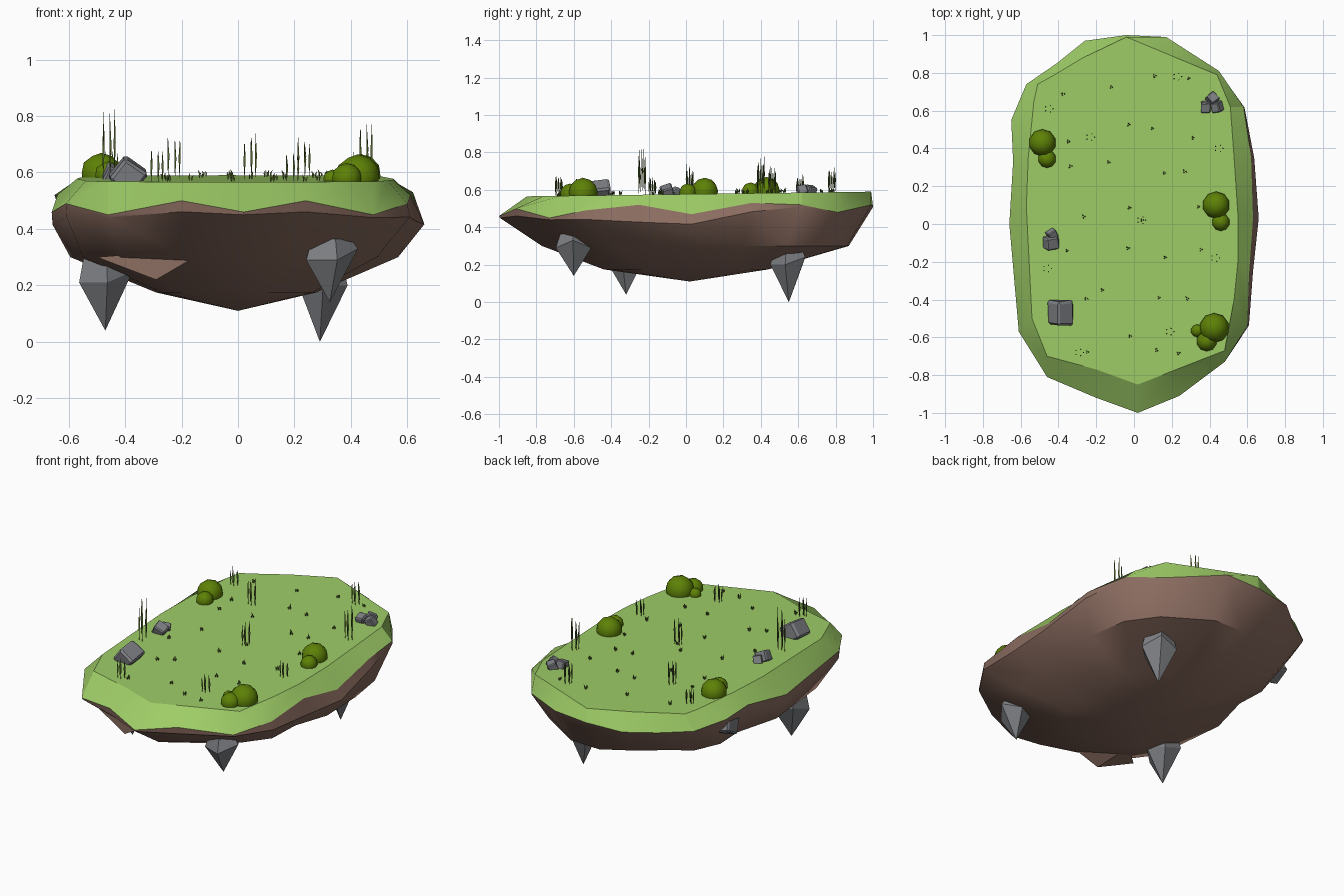
import bpy, bmesh, math, random
from mathutils import Vector, Matrix, Euler

random.seed(4)
cube = bpy.data.objects.get("Cube")
if cube:
    bpy.data.objects.remove(cube, do_unlink=True)


def material(name, rgb):
    mat = bpy.data.materials.new(name)
    mat.use_nodes = True
    mat.diffuse_color = (*rgb, 1)
    shader = mat.node_tree.nodes["Principled BSDF"]
    shader.inputs["Base Color"].default_value = (*rgb, 1)
    shader.inputs["Roughness"].default_value = 0.9
    return mat


GRASS = material("grass green", (0.345, 0.61, 0.135))
DIRT = material("dirt brown", (0.265, 0.155, 0.12))
STONE = material("stone grey", (0.21, 0.215, 0.23))
BUSH = material("bush green", (0.11, 0.22, 0.002))
REED = material("reed green", (0.12, 0.19, 0.035))


def finish(bm, name, mat, smooth_angle=None):
    """Turn a bmesh into a named object with one colour."""
    bmesh.ops.recalc_face_normals(bm, faces=bm.faces)
    mesh = bpy.data.meshes.new(name)
    bm.to_mesh(mesh)
    bm.free()
    mesh.materials.append(mat)
    obj = bpy.data.objects.new(name, mesh)
    bpy.context.collection.objects.link(obj)
    if smooth_angle:
        bpy.ops.object.select_all(action="DESELECT")
        obj.select_set(True)
        bpy.context.view_layer.objects.active = obj
        bpy.ops.object.shade_smooth_by_angle(angle=math.radians(smooth_angle))


def loft(bm, rings, start=None, end=None):
    """Join equal rings with quads; close an end with a point or a flat cap."""
    loops = [[bm.verts.new(p) for p in ring] for ring in rings]
    n = len(loops[0])
    for a, b in zip(loops, loops[1:]):
        for i in range(n):
            j = (i + 1) % n
            bm.faces.new((a[i], a[j], b[j], b[i]))
    for loop, point in ((loops[0], start), (loops[-1], end)):
        if point == "cap":
            bm.faces.new(loop)
        elif point:
            tip = bm.verts.new(point)
            for i in range(n):
                bm.faces.new((loop[i], loop[(i + 1) % n], tip))


def ground(y):
    return 0.577 + 0.0135 * y


# Island outline: rim x, y, z and the matching plateau x, y
OUTLINE = [
    (.02, -1, .46, .02, -.85), (.24, -.91, .5, .25, -.76),
    (.48, -.73, .45, .48, -.67), (.6, -.54, .49, .53, -.4),
    (.61, -.25, .52, .55, -.2), (.63, .03, .47, .55, .05),
    (.62, .35, .53, .53, .35), (.58, .62, .52, .51, .62),
    (.45, .81, .48, .44, .79), (.17, .99, .52, .2, .89),
    (-.04, 1, .51, -.04, .99), (-.26, .97, .5, -.27, .88),
    (-.41, .85, .49, -.42, .79), (-.57, .74, .5, -.51, .74),
    (-.65, .55, .52, -.53, .65), (-.64, .33, .52, -.56, .35),
    (-.66, 0, .46, -.57, .09), (-.61, -.57, .49, -.54, -.5),
    (-.46, -.81, .45, -.46, -.7), (-.2, -.92, .5, -.2, -.77),
]
rim = [Vector(row[:3]) for row in OUTLINE]
plateau = [Vector((x, y, ground(y))) for _, _, _, x, y in OUTLINE]

# Grass layer
bm = bmesh.new()
loft(bm, [rim, plateau], end="cap")
finish(bm, "grass_layer", GRASS, 26)

# Dirt body: overhanging lip, then two shrinking rings down to a low point
lip, belly, keel = [], [], []
for p in rim:
    out = 1 + 0.05 * max(0, 1 - abs(p.y) / 0.75) if p.x > 0 else 0.995
    drop = 0.415 + 0.05 * abs(p.y) + 0.2 * max(0, p.y - 0.1)
    lip.append((p.x * out, p.y * 0.995, min(p.z - 0.01, drop)))
    # Tuck the belly in at the back left and the front right
    tuck = 0.91 if p.x * p.y < -0.1 else 1
    belly.append((p.x * 0.9 * tuck, p.y * (0.77 if p.y < 0 else 0.87) * tuck, 0.3))
    keel.append((p.x * 0.44, p.y * 0.44, 0.175))
bm = bmesh.new()
loft(bm, [rim, lip, belly, keel], end=(0, 0.02, 0.11))
finish(bm, "dirt_body", DIRT, 38)

# Wedge of dirt low on the front
bm = bmesh.new()
loft(bm, [[(-.5, -.6, .3), (-.17, -.68, .29), (-.29, -.65, .22)]],
     start=(-.38, -.63, .31), end=(-.3, -.4, .24))
finish(bm, "dirt_ledge", DIRT)


# Hanging stone spikes
def spike(name, x, y, tip, shoulder, top, turn):
    def ring(radius, z, wobble):
        angles = [turn + math.tau * i / 5 for i in range(5)]
        return [(x + radius * math.cos(a), y + radius * math.sin(a),
                 z + wobble * (i % 2)) for i, a in enumerate(angles)]
    bm = bmesh.new()
    loft(bm, [ring(0.1, shoulder, 0.04), ring(0.075, top, 0)],
         start=(x, y, tip), end="cap")
    finish(bm, name, STONE)


spike("left_spike", -.47, -.32, .04, .21, .34, -1.5)
spike("back_spike", .29, .55, 0, .2, .3, -.2)
spike("front_spike", .325, -.6, .14, .29, .365, -1.3)


# Faceted rocks
def rock(name, x, y, z, size, turn):
    bm = bmesh.new()
    bmesh.ops.create_cube(bm, size=1)
    bmesh.ops.bevel(bm, geom=bm.edges[:], offset=0.1, segments=1, affect="EDGES")
    for v in bm.verts:
        v.co *= random.uniform(0.93, 1.07)
    bm.transform(Matrix.LocRotScale(Vector((x, y, z)), Euler(turn), Vector(size)))
    finish(bm, name, STONE)


rock("large_rock", -.39, -.47, .59, (.1, .13, .1), (.15, .65, .1))
rock("small_rock_front", -.44, -.1, .59, (.07, .065, .06), (.3, .4, .2))
rock("small_rock_back", -.435, -.055, .585, (.05, .045, .05), (.5, .2, .6))
for i, (dx, dy) in enumerate([(-.03, -.02), (.03, -.02), (.005, .025)]):
    rock(f"back_rock_{i + 1}", .41 + dx, .64 + dy, .597, (.05, .055, .05), (.3, i, i * .5))
rock("side_rock", -.6, .46, .44, (.07, .11, .09), (.5, .2, .1))


# Round bushes
def bush(name, balls):
    bm = bmesh.new()
    for x, y, radius in balls:
        place = Matrix.Translation((x, y, ground(y) + radius * 0.2))
        bmesh.ops.create_icosphere(bm, subdivisions=2, radius=radius, matrix=place)
    finish(bm, name, BUSH, 40)


bush("left_bush", [(-.485, .43, .072), (-.46, .345, .048)])
bush("right_bush", [(.435, .1, .072), (.46, .01, .047)])
bush("front_bush", [(.425, -.55, .079), (.385, -.62, .054), (.335, -.565, .034)])


# Thin blades for reeds and tufts
def blade(bm, x, y, height, width, lean):
    z = ground(y)
    middle = Vector((x, y, z + height * 0.5))
    ring = [middle + Vector((math.cos(a), math.sin(a), 0)) * width
            for a in (0, math.tau / 3, math.tau * 2 / 3)]
    tip = (x + random.uniform(-lean, lean), y + random.uniform(-lean, lean), z + height)
    loft(bm, [ring], start=(x, y, z - 0.01), end=tip)


bm = bmesh.new()
CLUMPS = [(-.46, -.235, .265), (.45, .4, .21), (.04, .02, .17), (-.23, .46, .165),
          (.23, .78, .14), (-.29, -.68, .12), (.19, -.57, .11), (-.45, .61, .1),
          (.43, -.18, .1)]
for x, y, height in CLUMPS:
    for i in range(5):
        angle = math.tau * i / 5
        blade(bm, x + 0.022 * math.cos(angle), y + 0.018 * math.sin(angle),
              height * random.uniform(0.75, 1), 0.005, 0.003)
finish(bm, "reeds", REED)

# Short tufts scattered over the plateau
bm = bmesh.new()
for row in range(7):
    for column in range(4):
        x = -.3 + column * .2 + random.uniform(-.08, .08)
        y = -.65 + row * .23 + random.uniform(-.07, .07)
        for i in range(3):
            angle = math.tau * i / 3
            blade(bm, x + 0.006 * math.cos(angle), y + 0.006 * math.sin(angle),
                  random.uniform(0.015, 0.03), 0.004, 0.008)
finish(bm, "grass_tufts", REED)
